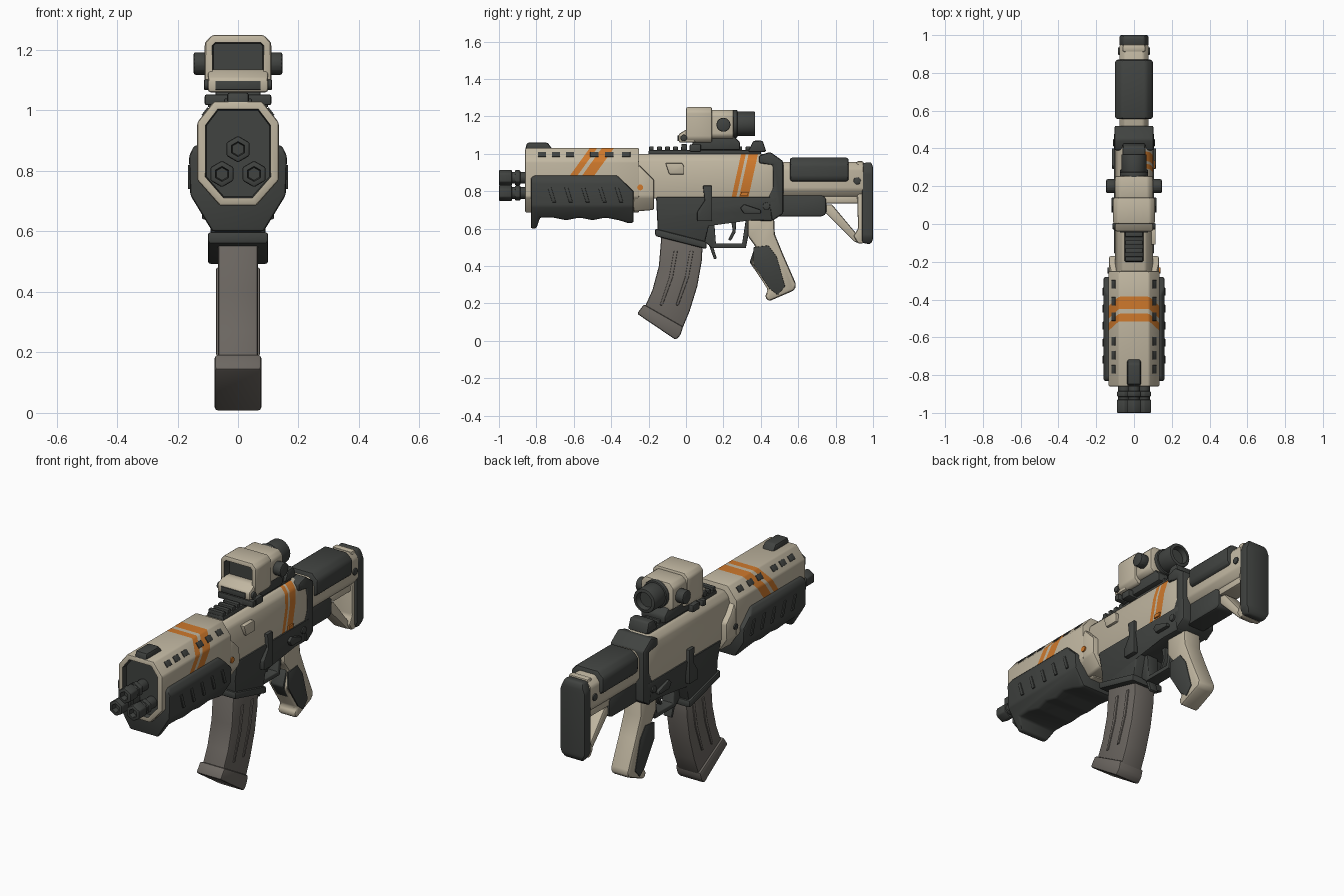
import bpy, bmesh, math
from mathutils import Matrix, Vector

old = bpy.data.objects.get("Cube")
if old:
    bpy.data.objects.remove(old, do_unlink=True)


def material(name, rgb):
    m = bpy.data.materials.new(name)
    m.use_nodes = True
    m.diffuse_color = (*rgb, 1)
    bsdf = m.node_tree.nodes["Principled BSDF"]
    bsdf.inputs["Base Color"].default_value = (*rgb, 1)
    bsdf.inputs["Roughness"].default_value = 0.7
    return m


TAN = material("tan", (0.53, 0.47, 0.355))
DARK = material("charcoal", (0.052, 0.056, 0.052))
GREY = material("warm grey", (0.15, 0.135, 0.12))
ORANGE = material("orange", (0.62, 0.19, 0.025))
SIDES = ((1, "left"), (-1, "right"))


def finish(bm, name, mats, bevel=0.0):
    bmesh.ops.recalc_face_normals(bm, faces=bm.faces)
    if bevel:
        sharp = [e for e in bm.edges if e.is_manifold and e.calc_face_angle() > 0.35]
        bmesh.ops.bevel(bm, geom=sharp, offset=bevel, segments=2, profile=0.5,
                        affect='EDGES', clamp_overlap=True)
    me = bpy.data.meshes.new(name)
    bm.to_mesh(me)
    bm.free()
    ob = bpy.data.objects.new(name, me)
    bpy.context.collection.objects.link(ob)
    for m in mats:
        me.materials.append(m)
    return ob


def extrude(bm, ring, vec):
    face = bm.faces.new([bm.verts.new(p) for p in ring])
    new = bmesh.ops.extrude_face_region(bm, geom=[face])["geom"]
    bmesh.ops.translate(bm, vec=vec, verts=[v for v in new if isinstance(v, bmesh.types.BMVert)])


def prism(name, pts, w, mat, x=0.0, bevel=0.01):
    """Side outline (y, z) given thickness; w is a half width or a list of (z, half width)."""
    bm = bmesh.new()
    extrude(bm, [(-1, y, z) for y, z in pts], (2, 0, 0))
    rows = w if isinstance(w, list) else [(0, w)]
    for z, _ in rows[1:-1]:
        bmesh.ops.bisect_plane(bm, geom=bm.verts[:] + bm.edges[:] + bm.faces[:],
                               plane_co=(0, 0, z), plane_no=(0, 0, 1))
    for v in bm.verts:
        half = rows[0][1] if v.co.z <= rows[0][0] else rows[-1][1]
        for (z0, a), (z1, b) in zip(rows, rows[1:]):
            if z0 <= v.co.z <= z1:
                half = a + (b - a) * (v.co.z - z0) / (z1 - z0)
        v.co.x = v.co.x * half + x
    return finish(bm, name, [mat], bevel)


def section(name, half, y0, y1, mat, bevel=0.01):
    """Right half of a front outline (x, z), mirrored and run along y."""
    bm = bmesh.new()
    ring = half + [(-x, z) for x, z in reversed(half)]
    extrude(bm, [(x, y0, z) for x, z in ring], (0, y1 - y0, 0))
    return finish(bm, name, [mat], bevel)


def box(name, c, size, mat, rot=0.0, bevel=0.006):
    bm = bmesh.new()
    m = Matrix.Translation(c) @ Matrix.Rotation(rot, 4, 'Y') @ Matrix.Diagonal((*size, 1))
    bmesh.ops.create_cube(bm, size=1, matrix=m)
    return finish(bm, name, [mat], bevel)


def cyl(name, c, axis, r, depth, mat, sides=20, bevel=0.006):
    bm = bmesh.new()
    turn = Vector(axis).to_track_quat('Z', 'Y').to_matrix().to_4x4()
    bmesh.ops.create_cone(bm, cap_ends=True, segments=sides, radius1=r, radius2=r,
                          depth=depth, matrix=Matrix.Translation(c) @ turn)
    return finish(bm, name, [mat], bevel)


def recess(ob, direction, rim, depth, mat):
    """Sink the end face that looks along direction, leaving a rim."""
    bm = bmesh.new()
    bm.from_mesh(ob.data)
    ob.data.materials.append(mat)
    d = Vector(direction)
    face = max(bm.faces, key=lambda f: f.calc_area() if f.normal.dot(d) > 0.9 else 0)
    bmesh.ops.inset_individual(bm, faces=[face], thickness=rim)
    walls = bmesh.ops.inset_individual(bm, faces=[face], thickness=0.004, depth=-depth)["faces"]
    for f in walls + [face]:
        f.material_index = 1
    bm.to_mesh(ob.data)
    bm.free()


def stripes(ob, bands, slope, zref, mat, rule):
    """Cut slanted bands into the faces and colour them."""
    bm = bmesh.new()
    bm.from_mesh(ob.data)
    ob.data.materials.append(mat)
    index = len(ob.data.materials) - 1
    for t in [t for band in bands for t in band]:
        bmesh.ops.bisect_plane(bm, geom=bm.verts[:] + bm.edges[:] + bm.faces[:],
                               plane_co=(0, t, zref), plane_no=(0, 1, -slope))
    for f in bm.faces:
        c = f.calc_center_median()
        t = c.y - slope * (c.z - zref)
        if rule(c) and any(a < t < b for a, b in bands):
            f.material_index = index
    bm.to_mesh(ob.data)
    bm.free()


# Handguard shell with recessed muzzle plate, stripes and vents
guard = section("handguard", [(0.08, 1.03), (0.135, 0.96), (0.135, 0.77), (0.06, 0.685)],
                -0.86, -0.25, TAN, 0.008)
recess(guard, (0, -1, 0), 0.02, 0.03, DARK)
stripes(guard, [(-0.515, -0.475), (-0.45, -0.385)], 0.72, 1.03, ORANGE, lambda c: c.z > 0.8)
prism("handguard_collar", [(-0.28, 0.95), (-0.25, 0.94), (-0.17, 0.86), (-0.17, 0.70), (-0.28, 0.69)],
      [(0.69, 0.08), (0.77, 0.132), (0.9, 0.132), (0.95, 0.12)], TAN)
prism("front_sight_block", [(-0.86, 1.02), (-0.85, 1.06), (-0.74, 1.06), (-0.71, 1.02)], 0.036, DARK)
for s, side in SIDES:
    for y in (-0.77, -0.695, -0.62, -0.49, -0.41, -0.32):
        box("vent_" + side, (s * 0.108, y, 0.995), (0.032, 0.045, 0.008), DARK, s * 0.905, 0.002)
    cyl("collar_pin_" + side, (s * 0.135, -0.245, 0.82), (1, 0, 0), 0.016, 0.008,
        ORANGE if s > 0 else DARK, 12, 0)

# Ribbed hand grip under the handguard
wave = [(-0.36 - 0.07 * i, 0.645 + 0.014 * (i % 2)) for i in range(6)]
prism("forward_grip", [(-0.83, 0.87), (-0.81, 0.885), (-0.37, 0.885), (-0.28, 0.80), (-0.28, 0.63),
                       (-0.31, 0.63)] + wave + [(-0.78, 0.66), (-0.80, 0.60), (-0.83, 0.60)],
      [(0.60, 0.085), (0.72, 0.158), (0.85, 0.162), (0.89, 0.142)], DARK)
for s, side in SIDES:
    for i in range(5):
        y = -0.74 + 0.09 * i
        prism("grip_rib_" + side, [(y, 0.82), (y + 0.02, 0.82), (y + 0.045, 0.74), (y + 0.025, 0.74)],
              0.006, DARK, s * 0.16, 0.003)

# Triple barrel cluster
for x, z in ((0, 0.872), (-0.053, 0.79), (0.053, 0.79)):
    cyl("barrel", (x, -0.88, z), (0, 1, 0), 0.032, 0.16, DARK, 12)
    tip = cyl("muzzle", (x, -0.965, z), (0, 1, 0), 0.044, 0.07, DARK, 6)
    recess(tip, (0, -1, 0), 0.012, 0.03, DARK)
    cyl("muzzle_ring", (x, -0.9, z), (0, 1, 0), 0.042, 0.03, DARK, 6)

# Upper receiver and rail
upper = section("upper_receiver", [(0.06, 1.0), (0.088, 0.97), (0.1, 0.9), (0.1, 0.76)], -0.26, 0.47, TAN)
stripes(upper, [(0.295, 0.32), (0.335, 0.385)], 0.22, 1.0, ORANGE, lambda c: c.x > 0.05)
prism("ejection_cover", [(-0.11, 0.95), (-0.02, 0.95), (-0.01, 0.93), (-0.01, 0.89), (-0.09, 0.89)],
      0.015, TAN, 0.1, 0.005)
box("top_rail", (0, 0.1, 1.005), (0.1, 0.6, 0.03), DARK)
for i in range(14):
    box("rail_tooth", (0, -0.185 + 0.043 * i, 1.025), (0.092, 0.025, 0.028), DARK, 0, 0.004)
prism("rear_sight", [(0.33, 1.01), (0.36, 1.07), (0.41, 1.07), (0.43, 1.01)], 0.06, DARK)
prism("receiver_end", [(0.39, 0.95), (0.39, 0.99), (0.45, 1.01), (0.52, 0.96), (0.52, 0.68),
                       (0.46, 0.64), (0.44, 0.77), (0.465, 0.82), (0.465, 0.94)], 0.104, DARK)

# Lower receiver, magazine well and trigger group
prism("lower_receiver", [(-0.16, 0.77), (0.48, 0.77), (0.5, 0.7), (0.46, 0.64), (0.13, 0.65),
                         (0.10, 0.52), (-0.15, 0.57)], [(0.5, 0.088), (0.66, 0.092), (0.77, 0.108)], DARK)
prism("magazine_lip", [(-0.165, 0.6), (0.11, 0.53), (0.11, 0.49), (-0.165, 0.56)], 0.1, DARK)
prism("trigger_guard", [(0.1, 0.53), (0.14, 0.495), (0.32, 0.495), (0.35, 0.65), (0.32, 0.65),
                        (0.30, 0.52), (0.16, 0.52), (0.15, 0.65), (0.1, 0.65)], 0.035, DARK, 0, 0.005)
prism("trigger", [(0.24, 0.65), (0.27, 0.65), (0.265, 0.58), (0.24, 0.535), (0.225, 0.54), (0.25, 0.59)],
      0.015, DARK, 0, 0.004)
prism("magazine_catch", [(0.12, 0.52), (0.14, 0.52), (0.165, 0.44), (0.15, 0.435)], 0.025, DARK, 0, 0.004)
for s, side in SIDES:
    prism("bolt_catch_" + side, [(0.09, 0.83), (0.14, 0.83), (0.14, 0.64), (0.06, 0.64), (0.06, 0.69), (0.1, 0.75)],
          0.014, DARK, s * 0.105, 0.005)
    prism("selector_" + side, [(0.29, 0.71), (0.31, 0.73), (0.40, 0.70), (0.40, 0.68), (0.31, 0.68)],
          0.012, DARK, s * 0.105, 0.005)
    cyl("receiver_pin_" + side, (s * 0.1, 0.43, 0.72), (1, 0, 0), 0.02, 0.02, DARK, 12, 0.004)
prism("safety_mark", [(0.29, 0.775), (0.295, 0.795), (0.335, 0.795), (0.33, 0.775)], 0.004, ORANGE, 0.106, 0)

# Curved magazine
prism("magazine", [(-0.13, 0.58), (0.09, 0.54), (0.085, 0.43), (0.06, 0.29), (0.02, 0.16), (-0.03, 0.04),
                   (-0.23, 0.16), (-0.18, 0.27), (-0.145, 0.40)], 0.066, GREY)
prism("magazine_base", [(-0.262, 0.145), (-0.055, 0.005), (-0.03, 0.03), (-0.015, 0.075), (-0.225, 0.195)],
      0.077, GREY)
for s, side in SIDES:
    for dy in (0, 0.085):
        prism("magazine_rib_" + side, [(-0.065 + dy, 0.48), (-0.045 + dy, 0.48), (-0.07 + dy, 0.34),
              (-0.125 + dy, 0.19), (-0.14 + dy, 0.19), (-0.09 + dy, 0.34)], 0.006, GREY, s * 0.066, 0.004)

# Pistol grip with dark side panels
prism("pistol_grip", [(0.33, 0.66), (0.47, 0.68), (0.475, 0.57), (0.52, 0.46), (0.59, 0.30), (0.58, 0.27),
                      (0.44, 0.21), (0.42, 0.24), (0.44, 0.27), (0.35, 0.41), (0.375, 0.50), (0.33, 0.56)],
      0.056, TAN, 0, 0.018)
for s, side in SIDES:
    prism("grip_panel_" + side, [(0.36, 0.50), (0.44, 0.51), (0.485, 0.45), (0.53, 0.29), (0.49, 0.245),
                                 (0.445, 0.28), (0.36, 0.41)], 0.006, DARK, s * 0.054, 0.003)
prism("grip_front", [(0.34, 0.42), (0.37, 0.51), (0.40, 0.50), (0.39, 0.42), (0.46, 0.29), (0.44, 0.275)],
      0.04, DARK, 0, 0.008)

# Stock: tube, cheek rest, open frame and butt pad
section("stock_tube", [(0.05, 0.955), (0.078, 0.92), (0.078, 0.81), (0.05, 0.77)], 0.5, 0.95, TAN)
section("cheek_rest", [(0.065, 0.98), (0.1, 0.945), (0.1, 0.87), (0.08, 0.85)], 0.555, 0.87, DARK, 0.015)
prism("buffer_tube", [(0.48, 0.79), (0.72, 0.79), (0.75, 0.76), (0.75, 0.68), (0.73, 0.665), (0.48, 0.665)],
      0.055, DARK)
prism("stock_post", [(0.91, 0.96), (0.95, 0.96), (0.95, 0.52), (0.92, 0.52), (0.895, 0.56), (0.92, 0.6)],
      0.06, TAN)
prism("stock_strut", [(0.74, 0.73), (0.78, 0.73), (0.93, 0.55), (0.93, 0.52), (0.9, 0.53), (0.74, 0.69)],
      0.045, TAN)
box("stock_bridge", (0, 0.84, 0.755), (0.1, 0.2, 0.04), TAN)
prism("butt_pad", [(0.94, 0.95), (0.99, 0.955), (1.0, 0.93), (1.0, 0.54), (0.985, 0.515), (0.94, 0.525)],
      [(0.515, 0.055), (0.56, 0.076), (0.9, 0.076), (0.955, 0.055)], DARK)
for s, side in SIDES:
    cyl("stock_button_" + side, (s * 0.078, 0.915, 0.855), (1, 0, 0), 0.02, 0.015, DARK, 12, 0.004)

# Optic: hood, window, eyepiece, knobs and mount
hood = section("optic_hood", [(0.085, 1.25), (0.11, 1.225), (0.11, 1.085), (0.09, 1.06)], 0.0, 0.14, TAN)
recess(hood, (0, -1, 0), 0.016, 0.04, DARK)
section("optic_body", [(0.075, 1.235), (0.1, 1.21), (0.1, 1.1), (0.08, 1.08)], 0.13, 0.255, TAN)
prism("optic_base", [(-0.04, 1.06), (-0.04, 1.105), (0.01, 1.135), (0.05, 1.135), (0.05, 1.06)], 0.1, TAN)
box("optic_front_plate", (0, -0.041, 1.083), (0.15, 0.008, 0.03), DARK, 0, 0.002)
eyepiece = cyl("eyepiece", (0, 0.31, 1.16), (0, 1, 0), 0.066, 0.12, DARK, 24)
recess(eyepiece, (0, 1, 0), 0.012, 0.03, DARK)
cyl("eyepiece_neck", (0, 0.26, 1.16), (0, 1, 0), 0.075, 0.03, DARK, 24)
for s, side in SIDES:
    cyl("optic_knob_" + side, (s * 0.122, 0.2, 1.155), (1, 0, 0), 0.038, 0.05, DARK, 16, 0.01)
    cyl("optic_screw_" + side, (s * 0.1, -0.012, 1.085), (1, 0, 0), 0.018, 0.025, DARK, 12, 0.004)
prism("optic_mount", [(0.02, 1.02), (0.05, 1.095), (0.25, 1.1), (0.29, 1.06), (0.29, 1.02)], 0.075, DARK)
box("mount_clamp", (0, 0.05, 1.03), (0.2, 0.06, 0.04), DARK)
box("mount_bar", (0, -0.01, 1.035), (0.22, 0.03, 0.035), DARK)

# Soft shading with crisp edges
bpy.ops.object.select_all(action='DESELECT')
for ob in bpy.context.collection.objects:
    if ob.type == 'MESH':
        ob.select_set(True)
        bpy.context.view_layer.objects.active = ob
bpy.ops.object.shade_smooth_by_angle(angle=math.radians(35))
